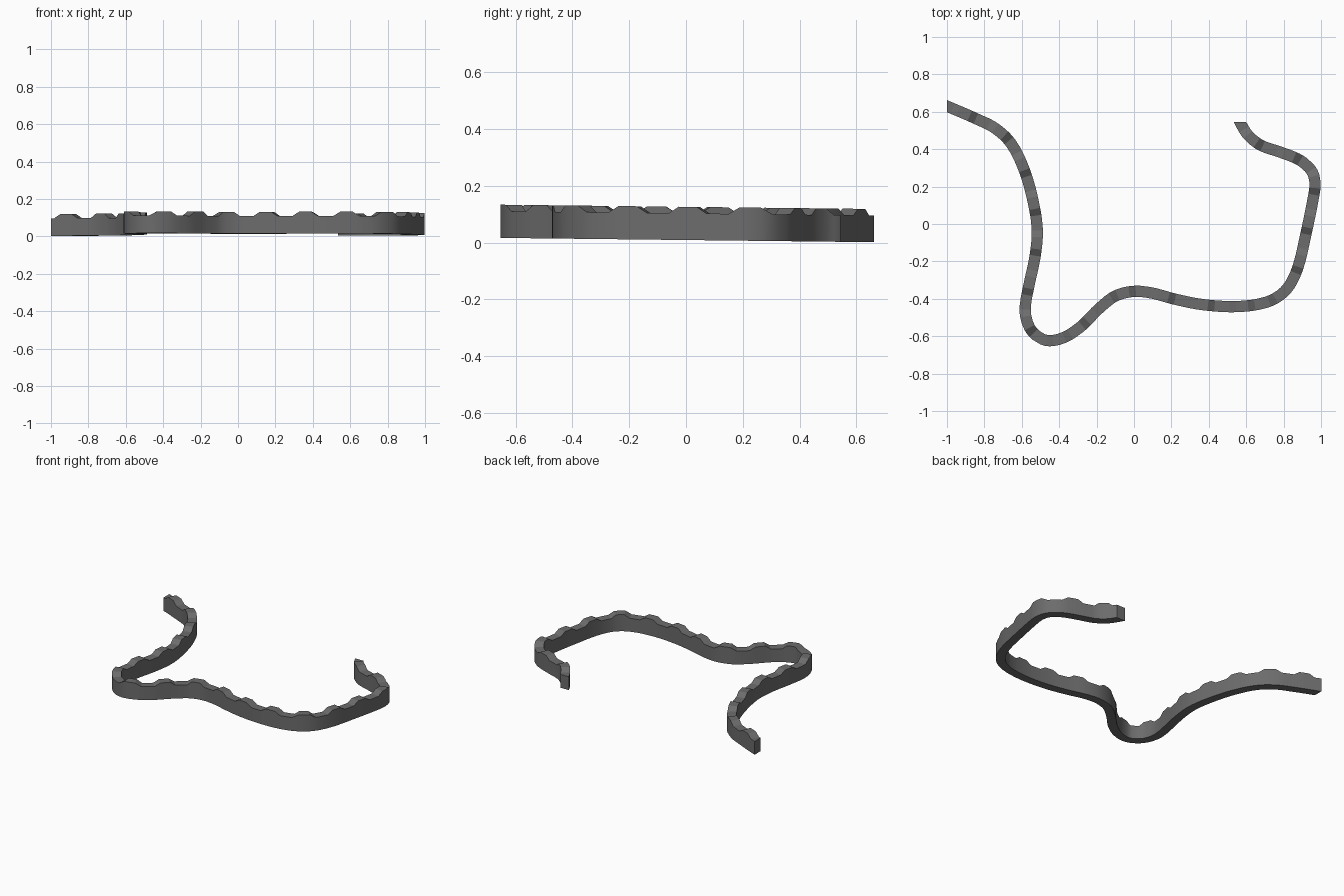
import bpy
from mathutils import Vector

if "Cube" in bpy.data.objects:
    bpy.data.objects.remove(bpy.data.objects["Cube"])

# centre line of the wall, seen from above
PATH = [(-1, .63), (-.86, .57), (-.74, .51), (-.65, .42), (-.58, .27), (-.535, .10),
        (-.517, -.04), (-.53, -.18), (-.56, -.32), (-.582, -.45), (-.565, -.54),
        (-.52, -.598), (-.455, -.624), (-.37, -.605), (-.28, -.545), (-.19, -.455),
        (-.10, -.385), (0, -.36), (.10, -.37), (.22, -.402), (.36, -.43), (.52, -.442),
        (.66, -.43), (.76, -.395), (.83, -.33), (.88, -.22), (.92, -.05), (.955, .12),
        (.968, .22), (.945, .29), (.88, .345), (.78, .385), (.68, .42), (.61, .475),
        (.566, .545)]
HALF, LOW, HIGH = .03, .094, .117
PERIOD, FIRST = .215, .10

# dense smooth path
P = [Vector(p) for p in PATH]
P = [2 * P[0] - P[1]] + P + [2 * P[-1] - P[-2]]
dense = []
for a, b, c, d in zip(P, P[1:], P[2:], P[3:]):
    for i in range(20):
        t = i / 20
        dense.append(.5 * (2 * b + (c - a) * t + (2 * a - 5 * b + 4 * c - d) * t * t
                           + (3 * b - a - 3 * c + d) * t ** 3))
dense.append(P[-2])
arc = [0]
for a, b in zip(dense, dense[1:]):
    arc.append(arc[-1] + (b - a).length)
total = arc[-1]


def at(s):
    s = max(0, min(total, s))
    for i in range(len(arc) - 1):
        if arc[i + 1] >= s:
            break
    return dense[i].lerp(dense[i + 1], (s - arc[i]) / (arc[i + 1] - arc[i]))


def top(s):
    d = abs((s - FIRST + PERIOD / 2) % PERIOD - PERIOD / 2)
    return HIGH + (LOW - HIGH) * max(0, min(1, (d - .032) / .036))


# stations at every break of the crest
stations = {0.0, total}
for k in range(-1, 20):
    for o in (-.0875, -.068, -.05, -.032, 0, .032, .05, .068, .0875):
        s = FIRST + k * PERIOD + o
        if .008 < s < total - .008:
            stations.add(s)

verts, faces = [], []
stations = sorted(stations)
for s in stations:
    p = at(s)
    t = (at(s + .012) - at(s - .012)).normalized()
    n = Vector((-t.y, t.x)) * HALF
    if s == 0:          # end cut straight along y
        n = Vector((0, HALF * 1.08))
    if s == total:      # end cut straight along x
        n = Vector((-HALF * 1.07, 0))
    for q, up in ((p + n, 0), (p - n, 0), (p - n, 1), (p + n, 1)):
        base = .0095 - .0115 * q.y     # gentle slope front to back
        verts.append((q.x, q.y, max(0, base) + up * top(s)))
for i in range(len(stations) - 1):
    a = 4 * i
    for j in range(4):
        k = (j + 1) % 4
        faces.append((a + j, a + 4 + j, a + 4 + k, a + k))
e = len(verts) - 4
faces += [(0, 1, 2, 3), (e + 3, e + 2, e + 1, e)]

mesh = bpy.data.meshes.new("winding_wall")
mesh.from_pydata(verts, [], faces)
mesh.validate()
wall = bpy.data.objects.new("winding_wall", mesh)
bpy.context.collection.objects.link(wall)

mat = bpy.data.materials.new("dark grey stone")
mat.diffuse_color = (.15, .15, .15, 1)
mat.use_nodes = True
mat.node_tree.nodes["Principled BSDF"].inputs["Base Color"].default_value = mat.diffuse_color
mesh.materials.append(mat)

bpy.context.view_layer.objects.active = wall
wall.select_set(True)
bpy.ops.object.mode_set(mode='EDIT')
bpy.ops.mesh.select_all(action='SELECT')
bpy.ops.mesh.normals_make_consistent(inside=False)
bpy.ops.object.mode_set(mode='OBJECT')
bpy.ops.object.shade_smooth_by_angle(angle=.5)
